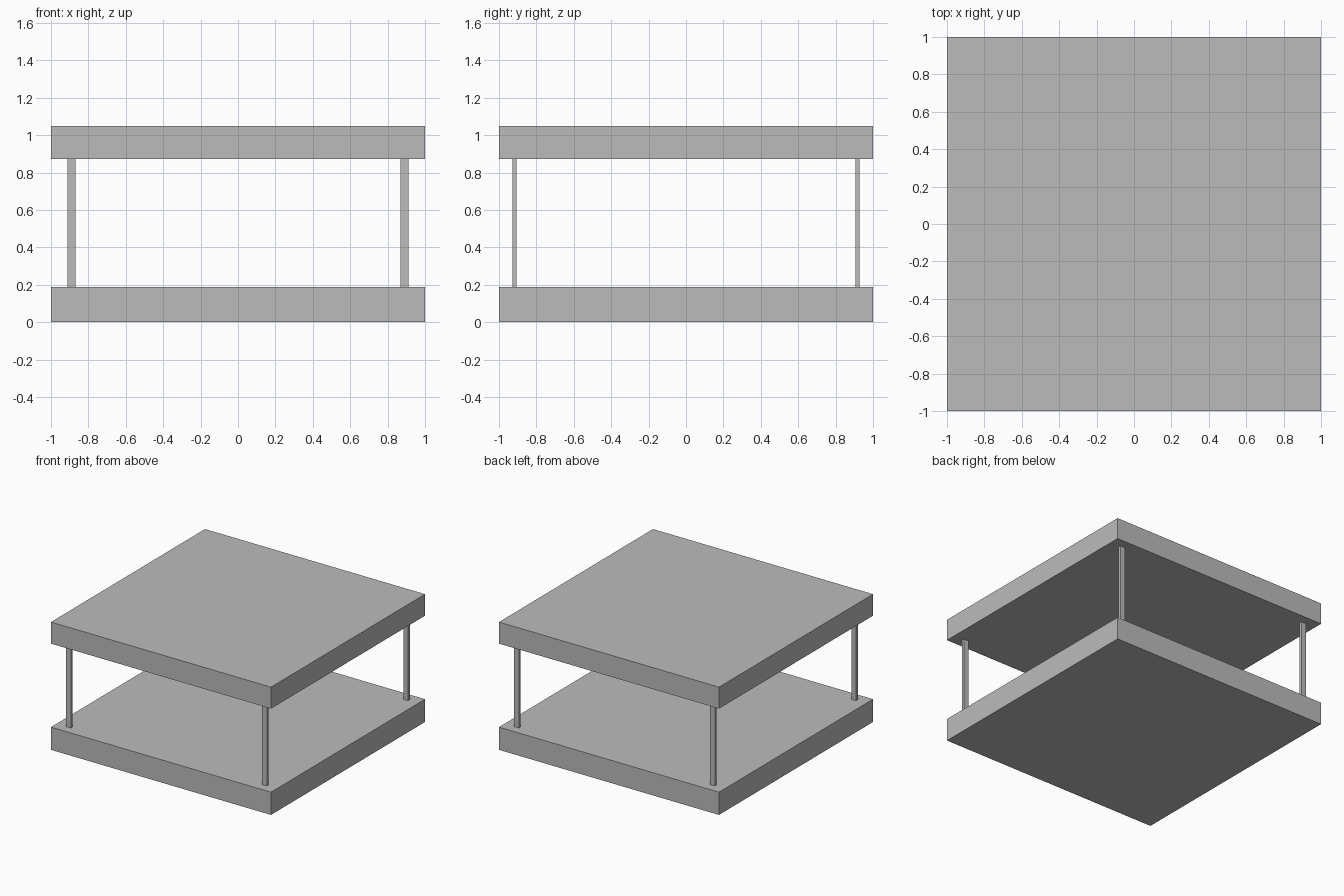
import bpy

if "Cube" in bpy.data.objects:
    bpy.data.objects.remove(bpy.data.objects["Cube"])

# Single grey finish
grey = bpy.data.materials.new("grey")
grey.diffuse_color = (0.5, 0.5, 0.5, 1)
grey.use_nodes = True
grey.node_tree.nodes["Principled BSDF"].inputs["Base Color"].default_value = grey.diffuse_color


def box(name, x, y, z0, z1, width, depth):
    """Add a box centred on x, y that spans z0 to z1."""
    bpy.ops.mesh.primitive_cube_add(size=1, location=(x, y, (z0 + z1) / 2))
    part = bpy.context.object
    part.name = name
    part.scale = (width, depth, z1 - z0)
    bpy.ops.object.transform_apply(location=False, rotation=False, scale=True)
    part.data.materials.append(grey)
    return part


# Lower and upper slabs
box("lower_slab", 0, 0, 0, 0.187, 2, 2)
box("upper_slab", 0, 0, 0.873, 1.05, 2, 2)

# Four thin flat posts near the corners
for side, sx in (("left", -1), ("right", 1)):
    for end, sy in (("front", -1), ("back", 1)):
        box(f"{end}_{side}_post", sx * 0.89, sy * 0.917, 0.187, 0.873, 0.043, 0.022)
